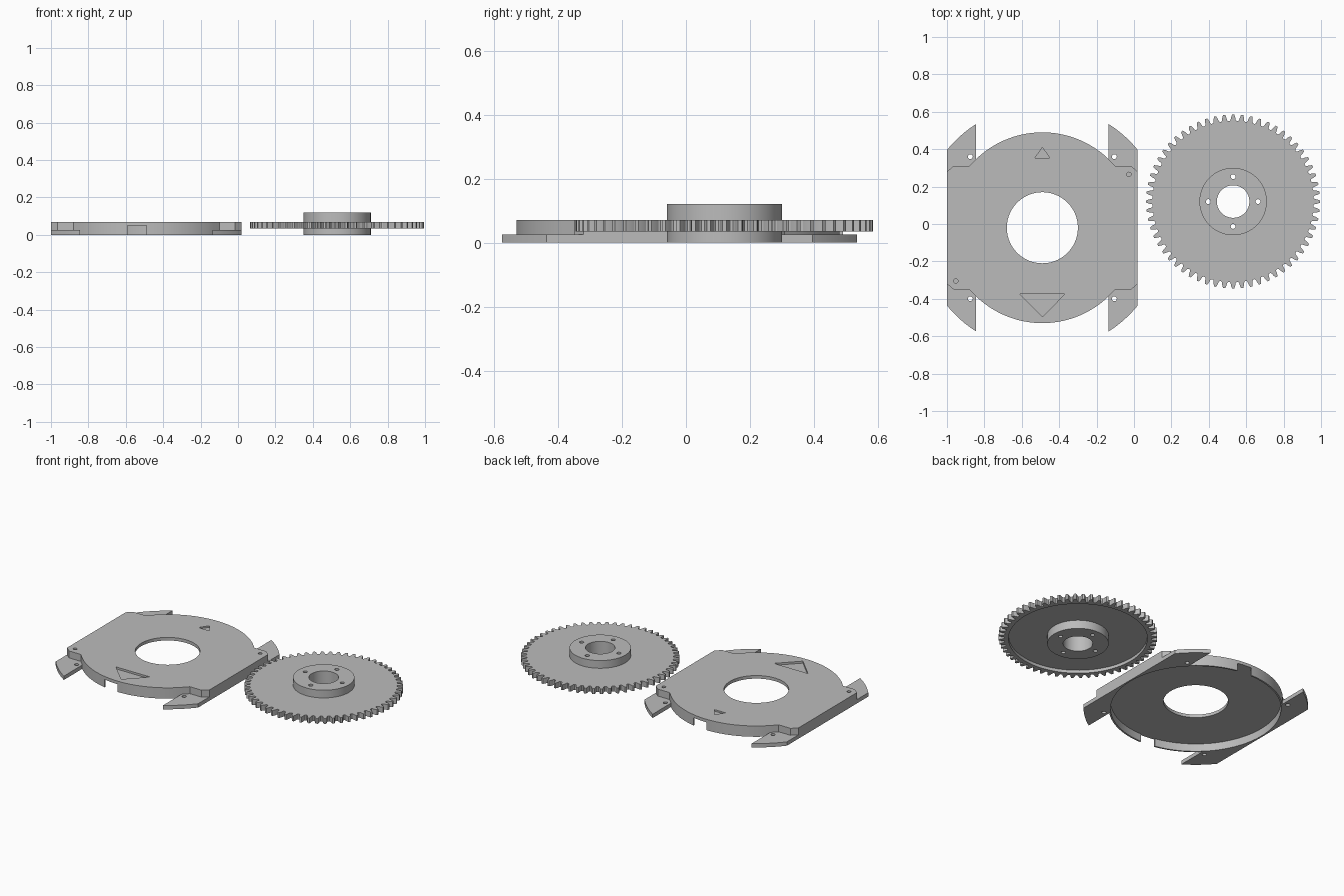
import bpy, bmesh, math

cube = bpy.data.objects.get("Cube")
if cube:
    bpy.data.objects.remove(cube, do_unlink=True)

grey = bpy.data.materials.new("plain grey")
grey.use_nodes = True
grey.diffuse_color = (0.5, 0.5, 0.5, 1)
grey.node_tree.nodes["Principled BSDF"].inputs["Base Color"].default_value = (0.5, 0.5, 0.5, 1)


def arc(r, a0, a1, n):
    """Points on an arc, angles in degrees, both ends included."""
    angles = [math.radians(a0 + (a1 - a0) * i / n) for i in range(n + 1)]
    return [(r * math.cos(a), r * math.sin(a)) for a in angles]


def circle(r, x=0, y=0, n=96):
    return [(x + px, y + py) for px, py in arc(r, 0, 360, n)[:-1]]


def prism(name, outline, z0, z1, centre):
    """Extrude a flat outline from z0 to z1."""
    bm = bmesh.new()
    face = bm.faces.new([bm.verts.new((x, y, z0)) for x, y in outline])
    out = bmesh.ops.extrude_face_region(bm, geom=[face])
    tops = [v for v in out["geom"] if isinstance(v, bmesh.types.BMVert)]
    bmesh.ops.translate(bm, verts=tops, vec=(0, 0, z1 - z0))
    bmesh.ops.recalc_face_normals(bm, faces=bm.faces)
    mesh = bpy.data.meshes.new(name)
    bm.to_mesh(mesh)
    bm.free()
    mesh.materials.append(grey)
    obj = bpy.data.objects.new(name, mesh)
    obj.location = (*centre, 0)
    bpy.context.collection.objects.link(obj)
    return obj


def combine(target, tool, operation):
    """Apply a boolean and discard the tool."""
    mod = target.modifiers.new("combine", 'BOOLEAN')
    mod.operation, mod.solver, mod.object = operation, 'EXACT', tool
    bpy.ops.object.select_all(action='DESELECT')
    bpy.context.view_layer.objects.active = target
    target.select_set(True)
    bpy.ops.object.modifier_apply(modifier=mod.name)
    bpy.data.objects.remove(tool, do_unlink=True)


def cut(target, outline, z0, z1):
    tool = prism("cutter", outline, z0, z1, target.location[:2])
    combine(target, tool, 'DIFFERENCE')


def join(target, outline, z0, z1):
    tool = prism("addition", outline, z0, z1, target.location[:2])
    combine(target, tool, 'UNION')


def finish(obj):
    bpy.ops.object.select_all(action='DESELECT')
    bpy.context.view_layer.objects.active = obj
    obj.select_set(True)
    bpy.ops.object.shade_smooth_by_angle(angle=math.radians(25))


# Housing: a round cover with straight sides and four clipped shoulders
R = 0.51
quarter = [(R, 0.30), (0.475, 0.33), (0.39, 0.33)] + arc(R, 45.8, 90, 20)
half = quarter + [(-x, y) for x, y in quarter[-2::-1]]
housing = prism("housing_plate", half + [(-x, -y) for x, y in half], 0, 0.07, (-0.49, -0.02))

# Four thin mounting tabs with screw holes
tab = [(0.43, 0.28), (R, 0.28)] + arc(0.658, 39.2, 57.4, 12) + [(0.355, 0.365)]
for sx in (-1, 1):
    for sy in (-1, 1):
        join(housing, [(sx * x, sy * y) for x, y in tab], 0, 0.025)
        cut(housing, circle(0.013, sx * 0.385, sy * 0.38, 16), -0.1, 0.2)

# Hollow underside, central opening and two notches in the thin wall
cut(housing, circle(0.5, n=128), -0.1, 0.05)
cut(housing, circle(0.19), -0.1, 0.2)
for s in (-1, 1):
    cut(housing, [(0, s * 0.45), (s * 0.1, s * 0.45), (s * 0.1, s * 0.6), (0, s * 0.6)], -0.1, 0.05)
    # Blind pin hole in a shoulder
    cut(housing, circle(0.012, s * 0.463, s * 0.285, 16), 0.04, 0.2)

# Engraved pointer triangles
cut(housing, [(-0.122, -0.353), (0, -0.476), (0.122, -0.353)], 0.057, 0.2)
cut(housing, [(-0.04, 0.372), (0.04, 0.372), (0, 0.43)], 0.06, 0.2)
finish(housing)

# Spur gear: teeth described by (fraction of pitch, radius)
TEETH = 60
tooth = [(-0.4, 0.431), (-0.3, 0.436), (-0.24, 0.45), (-0.12, 0.465),
         (0.12, 0.465), (0.24, 0.45), (0.3, 0.436), (0.4, 0.431)]
rim = []
for i in range(TEETH):
    for f, r in tooth:
        a = math.tau * (i + f) / TEETH
        rim.append((r * math.cos(a), r * math.sin(a)))
gear = prism("gear_wheel", rim, 0.035, 0.07, (0.53, 0.12))

# Recessed underside, hub, bore and four bolt holes
cut(gear, circle(0.407), -0.1, 0.055)
join(gear, circle(0.18), 0, 0.12)
cut(gear, circle(0.087, n=64), -0.1, 0.2)
for i in range(4):
    a = math.tau * i / 4
    cut(gear, circle(0.013, 0.133 * math.cos(a), 0.133 * math.sin(a), 16), -0.1, 0.2)
finish(gear)
